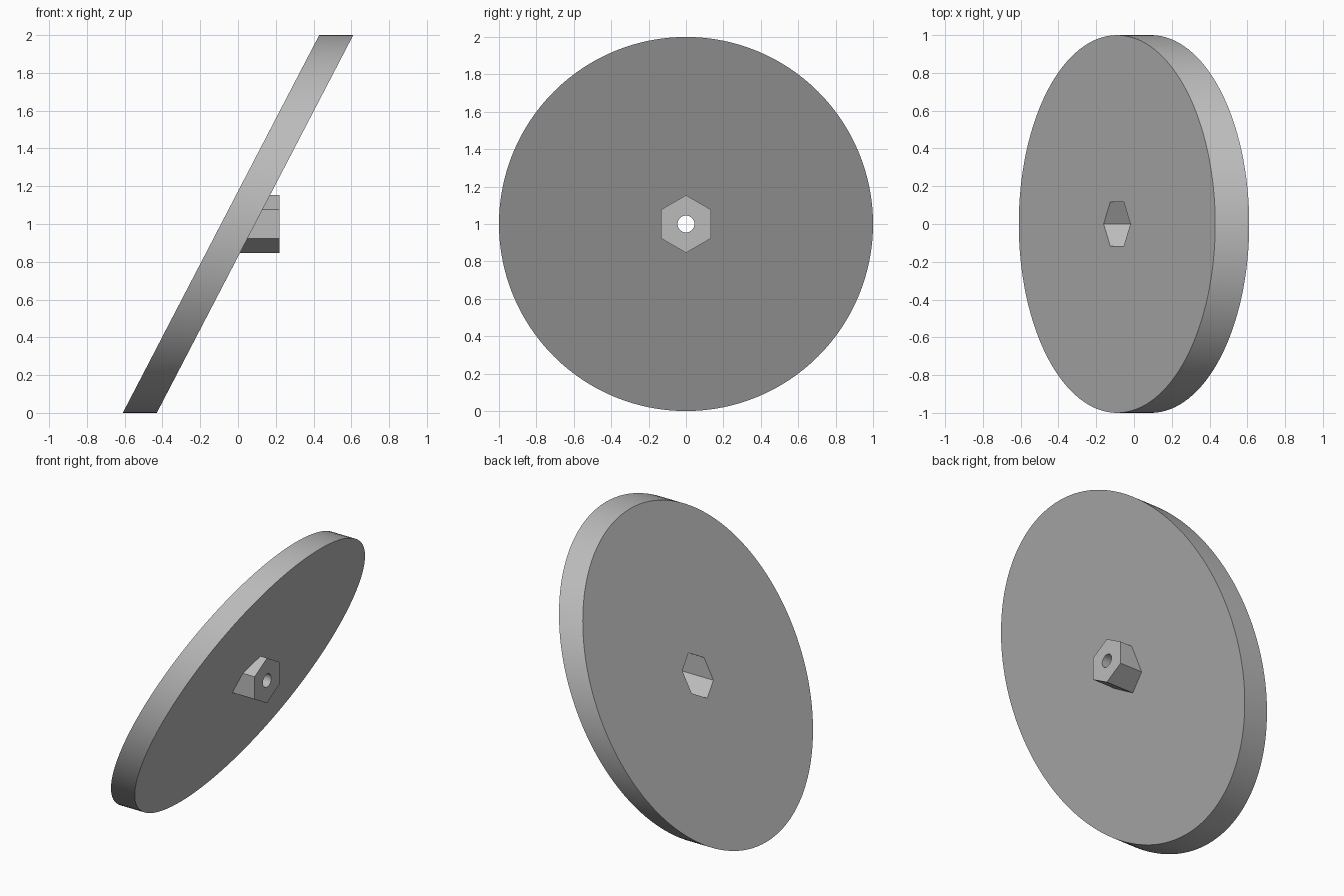
import bpy
import bmesh
import math
from mathutils import Matrix

cube = bpy.data.objects.get("Cube")
if cube:
    bpy.data.objects.remove(cube, do_unlink=True)

SLANT = 0.52      # sideways lean per unit of height
AXIS_Z = 1.0      # height of the shaft axis

grey = bpy.data.materials.new("plain grey")
grey.use_nodes = True
colour = (0.5, 0.5, 0.5, 1)
grey.diffuse_color = colour
grey.node_tree.nodes["Principled BSDF"].inputs["Base Color"].default_value = colour


def prism(name, sides, radius, x0, x1, slant=0.0):
    """Prism along x with a corner pointing up, optionally sheared with height."""
    bm = bmesh.new()
    bmesh.ops.create_cone(bm, cap_ends=True, segments=sides, radius1=radius,
                          radius2=radius, depth=x1 - x0)
    bmesh.ops.rotate(bm, verts=bm.verts, matrix=Matrix.Rotation(math.pi / 2, 3, "Y"))
    # Turn the section so that one corner sits at the top
    top = max(bm.verts, key=lambda v: v.co.z)
    turn = math.atan2(top.co.y, top.co.z)
    bmesh.ops.rotate(bm, verts=bm.verts, matrix=Matrix.Rotation(turn, 3, "X"))
    for v in bm.verts:
        v.co.x += (x0 + x1) / 2 + slant * v.co.z
        v.co.z += AXIS_Z
    mesh = bpy.data.meshes.new(name)
    bm.to_mesh(mesh)
    bm.free()
    mesh.materials.append(grey)
    obj = bpy.data.objects.new(name, mesh)
    bpy.context.collection.objects.link(obj)
    return obj


def combine(target, tool, operation):
    """Apply one boolean and discard the tool."""
    mod = target.modifiers.new(operation.lower(), "BOOLEAN")
    mod.operation = operation
    mod.solver = "EXACT"
    mod.object = tool
    bpy.ops.object.modifier_apply(modifier=mod.name)
    bpy.data.objects.remove(tool, do_unlink=True)


# Slanted disc with a hexagonal hub on its right-hand face
disc = prism("slanted_disc", 128, 1.0, -0.09, 0.09, SLANT)
bpy.ops.object.select_all(action="DESELECT")
disc.select_set(True)
bpy.context.view_layer.objects.active = disc
combine(disc, prism("hub", 6, 0.154, 0.0, 0.22), "UNION")

# Hexagonal socket from the other face, then the round shaft hole
combine(disc, prism("socket_cutter", 6, 0.136, -0.5, 0.13), "DIFFERENCE")
combine(disc, prism("hole_cutter", 32, 0.045, -0.5, 0.5), "DIFFERENCE")

bpy.ops.object.shade_smooth_by_angle(angle=math.radians(25))
